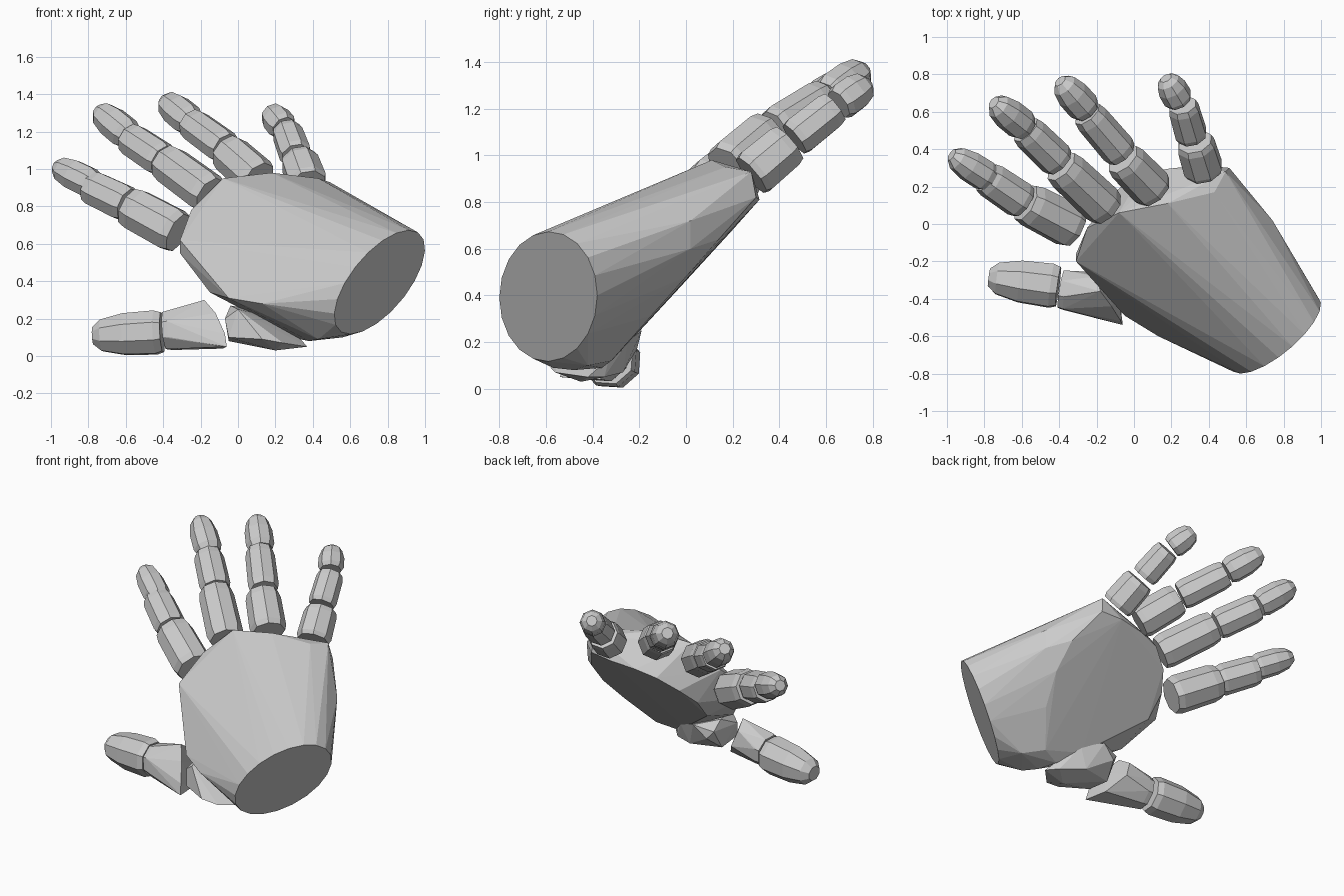
import bpy, bmesh, math
from mathutils import Vector

grey = bpy.data.materials.new("plain grey")
grey.diffuse_color = (0.6, 0.6, 0.6, 1)


def hull(name, points):
    """Faceted convex solid around the given points."""
    bm = bmesh.new()
    for p in points:
        bm.verts.new(p)
    res = bmesh.ops.convex_hull(bm, input=bm.verts[:])
    loose = {v for v in res["geom_interior"] + res["geom_unused"]
             if isinstance(v, bmesh.types.BMVert)}
    bmesh.ops.delete(bm, geom=list(loose), context='VERTS')
    bmesh.ops.recalc_face_normals(bm, faces=bm.faces[:])
    mesh = bpy.data.meshes.new(name)
    bm.to_mesh(mesh)
    bm.free()
    mesh.materials.append(grey)
    ob = bpy.data.objects.new(name, mesh)
    bpy.context.collection.objects.link(ob)
    return ob


def rings(a, b, r, profile, sides=8):
    """Points of rings from a to b; profile holds (fraction along, radius factor)."""
    a, b = Vector(a), Vector(b)
    d = b - a
    u = d.cross(Vector((0, -0.66, 0.75))).normalized()
    v = d.normalized().cross(u)
    pts = []
    for t, k in profile:
        for i in range(sides):
            w = 2 * math.pi * (i + 0.5) / sides
            pts.append(a + d * t + (u * math.cos(w) + v * math.sin(w)) * r * k)
    return pts


BONE = [(0, 0.92), (0.12, 1.02), (0.85, 0.98), (1, 0.88)]
TIP = [(0, 0.85), (0.15, 1.02), (0.55, 1.0), (0.85, 0.8), (1.0, 0.42)]

# palm: oval wrist end, knuckle rim, flat inner face and thumb-side edge
centre = Vector((0.757, -0.59, 0.395))
side, rise = Vector((0.187, 0.21, 0.005)), Vector((0.155, 0, 0.278))
palm = [centre + side * math.cos(i * math.pi / 10) + rise * math.sin(i * math.pi / 10)
        for i in range(20)]
palm += [Vector(p) for p in (
    # knuckle rim, back of the hand
    (-0.31, -0.2, 0.62), (-0.25, -0.02, 0.78), (-0.08, 0.06, 0.95),
    (0.18, 0.11, 0.98), (0.43, 0.17, 0.95), (0.49, 0.28, 0.93),
    # flat inner face
    (0.51, 0.3, 0.82), (0.36, 0.315, 0.81), (0.18, 0.295, 0.79), (0.04, 0.265, 0.755),
    (-0.08, 0.19, 0.67), (-0.15, 0.09, 0.57), (-0.14, -0.03, 0.43),
    (0.05, -0.16, 0.29), (0.2, -0.27, 0.17),
    (0.62, 0.14, 0.64), (0.63, 0.0, 0.48), (0.58, -0.16, 0.31),
    (0.45, -0.32, 0.12), (0.56, -0.42, 0.1),
    # thumb-side edge
    (-0.31, -0.16, 0.55), (-0.15, -0.3, 0.34), (-0.05, -0.49, 0.31),
    (0.13, -0.6, 0.28), (0.33, -0.36, 0.09), (0.38, -0.48, 0.08),
    (0.43, -0.57, 0.09),
    # little-finger-side edge
    (0.74, 0.02, 0.72), (0.73, 0.02, 0.6))]
hull("palm", palm)

# fingers: three bones each, (start, end, radius)
fingers = {
    "index": [((-0.32, -0.02, 0.66), (-0.58, 0.115, 0.80), 0.122),
              ((-0.59, 0.115, 0.81), (-0.79, 0.25, 0.905), 0.1),
              ((-0.77, 0.24, 0.915), (-0.975, 0.37, 1.015), 0.084)],
    "middle": [((-0.145, 0.08, 0.86), (-0.39, 0.31, 1.04), 0.113),
               ((-0.40, 0.33, 1.045), (-0.58, 0.505, 1.165), 0.096),
               ((-0.58, 0.515, 1.175), (-0.75, 0.65, 1.315), 0.087)],
    "ring": [((0.11, 0.175, 0.945), (-0.06, 0.35, 1.095), 0.113),
             ((-0.065, 0.375, 1.11), (-0.25, 0.59, 1.245), 0.094),
             ((-0.25, 0.605, 1.25), (-0.395, 0.765, 1.37), 0.087)],
    "little": [((0.375, 0.28, 0.915), (0.325, 0.44, 1.05), 0.108),
               ((0.31, 0.465, 1.07), (0.26, 0.635, 1.205), 0.087),
               ((0.245, 0.655, 1.22), (0.17, 0.78, 1.31), 0.08)],
}
for name, bones in fingers.items():
    for label, (a, b, r) in zip(("base", "middle", "tip"), bones):
        hull(f"{name}_finger_{label}", rings(a, b, r, TIP if label == "tip" else BONE))

# thumb: faceted root, slant-cut middle bone and rounded tip
hull("thumb_root", [
    (-0.05, -0.49, 0.1), (-0.07, -0.46, 0.2), (-0.05, -0.32, 0.08),
    (-0.04, -0.32, 0.27), (0.08, -0.19, 0.25), (0.22, -0.25, 0.2),
    (0.13, -0.58, 0.09), (0.24, -0.56, 0.07), (0.37, -0.42, 0.05),
    (0.3, -0.33, 0.13), (0.2, -0.45, 0.03), (0.31, -0.35, 0.05),
    (0.16, -0.27, 0.07), (-0.05, -0.23, 0.22), (-0.01, -0.21, 0.17),
    (0.0, -0.5, 0.25)])
hull("thumb_middle",
     rings((-0.39, -0.35, 0.135), (-0.36, -0.355, 0.138), 0.11, [(0, 0.97), (1, 1.02)])
     + [Vector(p) for p in (
         (-0.06, -0.54, 0.05), (-0.07, -0.52, 0.12), (-0.12, -0.44, 0.23),
         (-0.18, -0.36, 0.3), (-0.2, -0.28, 0.25), (-0.16, -0.26, 0.14),
         (-0.08, -0.37, 0.04))])
hull("thumb_tip", rings((-0.405, -0.335, 0.128), (-0.775, -0.285, 0.108), 0.125,
                        [(0, 0.9), (0.1, 1.0), (0.55, 0.95), (0.88, 0.72), (1, 0.4)]))
